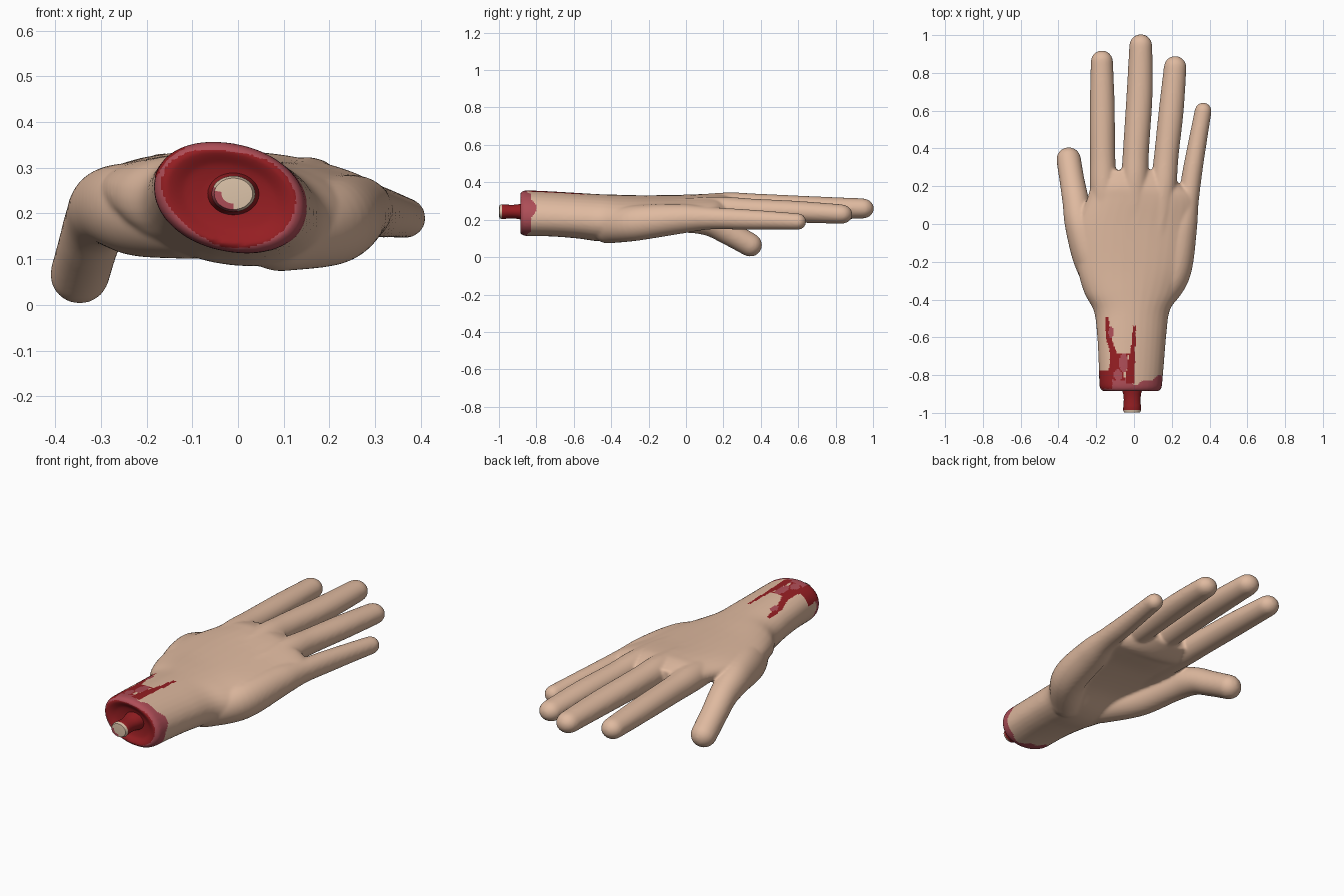
import bpy, bmesh, math
from mathutils import Vector

if "Cube" in bpy.data.objects:
    bpy.data.objects.remove(bpy.data.objects["Cube"])


def material(name, rgb):
    m = bpy.data.materials.new(name)
    m.diffuse_color = (*rgb, 1)
    m.use_nodes = True
    m.node_tree.nodes["Principled BSDF"].inputs["Base Color"].default_value = m.diffuse_color
    return m


MATS = [material("skin", (0.74, 0.49, 0.35)), material("dark_blood", (0.30, 0.013, 0.016)),
        material("pink_blood", (0.42, 0.075, 0.095)), material("bone", (0.72, 0.55, 0.40))]
SKIN, BLOOD, PINK, BONE = range(4)
N = 32  # points round each ring


def spline(pts, n):
    """Smooth interpolation of tuples (Catmull-Rom)."""
    p = [pts[0]] + list(pts) + [pts[-1]]
    out = []
    for i in range(1, len(p) - 2):
        for k in range(n):
            t = k / n
            out.append(tuple(0.5 * (2*b + (c-a)*t + (2*a-5*b+4*c-d)*t*t + (3*b-a-3*c+d)*t**3)
                             for a, b, c, d in zip(p[i-1], p[i], p[i+1], p[i+2])))
    return out + [tuple(pts[-1])]


def loft(bm, rings):
    rows = [[bm.verts.new(v) for v in r] for r in rings]
    for a, b in zip(rows, rows[1:]):
        for i in range(N):
            j = (i + 1) % N
            bm.faces.new((a[i], a[j], b[j], b[i]))
    bm.faces.new(rows[0][::-1])
    bm.faces.new(rows[-1])


def tube(bm, pts):
    """Round-ended limb through (x, y, z, half width, half height)."""
    s = spline(pts, 8)
    c = [Vector(p[:3]) for p in s]
    rings = []

    def ring(o, d, rx, rz):
        side = d.cross(Vector((0, 0, 1))).normalized()
        up = side.cross(d).normalized()
        rings.append([o + side * rx * math.cos(2*math.pi*i/N) + up * rz * math.sin(2*math.pi*i/N)
                      for i in range(N)])

    caps = [math.radians(a) for a in (85, 70, 52, 35, 18)]
    d0, d1 = (c[1] - c[0]).normalized(), (c[-1] - c[-2]).normalized()
    for a in caps:
        ring(c[0] - d0 * s[0][3] * math.sin(a), d0, s[0][3]*math.cos(a), s[0][4]*math.cos(a))
    for i, p in enumerate(s):
        d = (c[min(i+1, len(c)-1)] - c[max(i-1, 0)]).normalized()
        ring(c[i], d, p[3], p[4])
    for a in reversed(caps):
        ring(c[-1] + d1 * s[-1][3] * math.sin(a), d1, s[-1][3]*math.cos(a), s[-1][4]*math.cos(a))
    loft(bm, rings)


def palm_ring(y, x0, x1, top, bot, tilt, hollow, scale=1.0):
    w, cx, cz = (x1 - x0) / 2, (x0 + x1) / 2, (top + bot) / 2
    h = math.sqrt(max(((top - bot) / 2) ** 2 - (tilt * w) ** 2, 0.001))
    out = []
    for i in range(N):
        t = 2 * math.pi * i / N
        u, v = math.cos(t), math.sin(t)
        u = math.copysign(abs(u) ** 0.95, u)
        v = math.copysign(abs(v) ** 0.95, v)
        z = h * v + tilt * w * u + (hollow * (1 - u*u) if v < 0 else 0)
        out.append(Vector((cx + w * u * scale, y, cz + z * scale)))
    return out


# forearm stump and palm: y, x range, top, bottom, tilt, hollow
sections = [(-0.85, -.184, .149, .357, .113, -.14, 0), (-0.72, -.188, .160, .351, .111, -.14, 0),
            (-0.58, -.196, .172, .343, .100, -.12, 0), (-0.46, -.213, .189, .336, .085, -.10, 0),
            (-0.36, -.265, .245, .333, .088, -.10, .01), (-0.22, -.300, .295, .330, .125, -.08, .03),
            (-0.02, -.300, .325, .333, .140, -.08, .04), (0.13, -.250, .335, .338, .150, -.09, .02),
            (0.20, -.225, .260, .337, .165, -.09, 0), (0.285, -.170, .140, .315, .205, -.08, 0)]
w0 = sections[0][1:]
rings = [palm_ring(y, *w0, s) for y, s in   # dished cut face with a rounded rim
         ((-0.862, .05), (-0.862, .35), (-0.868, .6), (-0.882, .76), (-0.887, .86), (-0.878, .95), (-0.865, .99))]
rings += [palm_ring(*s) for s in spline(sections, 6)]
bm = bmesh.new()
loft(bm, rings)

# fingers, each carried back into the palm as its knuckle bone
tube(bm, [(-.14, -.10, .250, .07, .06), (-.16, .17, .262, .073, .069), (-.166, .36, .260, .067, .064),
          (-.168, .62, .256, .066, .059), (-.170, .860, .250, .059, .053)])
tube(bm, [(.00, -.10, .258, .07, .06), (.004, .20, .274, .073, .071), (.010, .38, .273, .069, .066),
          (.029, .68, .265, .069, .060), (.036, .944, .260, .061, .054)])
tube(bm, [(.12, -.10, .250, .07, .06), (.153, .17, .256, .070, .067), (.171, .36, .250, .065, .062),
          (.197, .60, .242, .066, .058), (.218, .830, .230, .060, .052)])
tube(bm, [(.09, -.42, .162, .088, .089), (.205, -.27, .182, .090, .095), (.250, -.03, .205, .083, .080),
          (.286, .13, .208, .058, .060), (.313, .30, .202, .052, .055), (.341, .46, .196, .048, .049),
          (.366, .598, .190, .045, .044)])
tube(bm, [(-.10, -.40, .188, .088, .088), (-.215, -.22, .207, .092, .101), (-.282, -.02, .215, .081, .086),
          (-.308, .12, .185, .071, .071), (-.328, .23, .128, .066, .065), (-.346, .342, .066, .065, .063)])
bmesh.ops.recalc_face_normals(bm, faces=bm.faces)


def make(name, bm):
    me = bpy.data.meshes.new(name)
    bm.to_mesh(me)
    bm.free()
    ob = bpy.data.objects.new(name, me)
    bpy.context.collection.objects.link(ob)
    return ob


hand = make("hand", bm)
rm = hand.modifiers.new("fuse", "REMESH")
rm.mode, rm.voxel_size = "VOXEL", 0.0075
sm = hand.modifiers.new("soften", "SMOOTH")
sm.factor, sm.iterations = 0.5, 10
bpy.context.view_layer.update()
fused = bpy.data.meshes.new_from_object(hand.evaluated_get(bpy.context.evaluated_depsgraph_get()))
hand.modifiers.clear()
hand.data = fused

# bone stub: a flared shaft turned about the y axis
bm = bmesh.new()
profile = [(-0.999, .026), (-0.998, .042), (-0.985, .048), (-0.96, .046), (-0.93, .044), (-0.90, .047),
           (-0.875, .054), (-0.84, .06)]
loft(bm, [[Vector((-.010 + r * math.cos(2*math.pi*i/N), y, .243 + .82 * r * math.sin(2*math.pi*i/N)))
           for i in range(N)] for y, r in profile])
bmesh.ops.recalc_face_normals(bm, faces=bm.faces)
bone = make("bone_stub", bm)

for ob in (hand, bone):
    ob.data.materials.clear()
    for m in MATS:
        ob.data.materials.append(m)
    bpy.ops.object.select_all(action="DESELECT")
    ob.select_set(True)
    bpy.context.view_layer.objects.active = ob
    bpy.ops.object.shade_smooth_by_angle(angle=math.radians(50))


def along(y, pts):
    for (ya, xa, wa), (yb, xb, wb) in zip(pts, pts[1:]):
        if ya <= y <= yb:
            t = (y - ya) / (yb - ya)
            return xa + (xb - xa) * t, wa + (wb - wa) * t
    return 0, -1


# blood runs on the upper side: y, centre x, half width
RUNS = [[(-.90, -.155, .04), (-.78, -.15, .035), (-.775, -.11, .022), (-.68, -.11, .018),
         (-.60, -.135, .014), (-.49, -.145, .008)],
        [(-.84, -.02, .025), (-.74, -.015, .02), (-.66, -.005, .012), (-.54, .003, .007)],
        [(-.83, -.08, .03), (-.78, -.09, .03), (-.69, -.075, .045), (-.685, -.08, .03)]]
PATCHES = [(-.122, -.575, .014, .03), (-.055, -.735, .024, .05), (-.085, -.80, .022, .03)]


def blood(c, n):
    x, y, z = c
    if y > -0.45:
        return SKIN
    dx, dz = x + .018, z - .235
    ang = math.atan2(dz, dx)
    rim = math.hypot(dx / .166, (dz + .14 * dx) / .120)
    if n.y < -0.45 and y < -0.8:
        return BLOOD if rim < 0.88 + 0.04 * math.sin(3 * ang) else PINK
    if n.z > 0.25:
        for px, py, pw, ph in PATCHES:
            if ((x - px) / pw) ** 2 + ((y - py) / ph) ** 2 < 1:
                return PINK
        for run in RUNS:
            cx, w = along(y, run)
            if abs(x - cx) < w:
                return BLOOD
    edge = -0.825 + 0.018 * math.sin(3 * ang + 1) + 0.01 * math.sin(8 * ang)
    return PINK if y < edge else SKIN


for p in hand.data.polygons:
    p.material_index = blood(p.center, p.normal)
for p in bone.data.polygons:    # bloody shaft, pale cut end
    x, y, z = p.center
    p.material_index = BLOOD
    if y < -0.99:
        p.material_index = PINK if (x + .010) + (z - .243) < -0.03 else BONE
